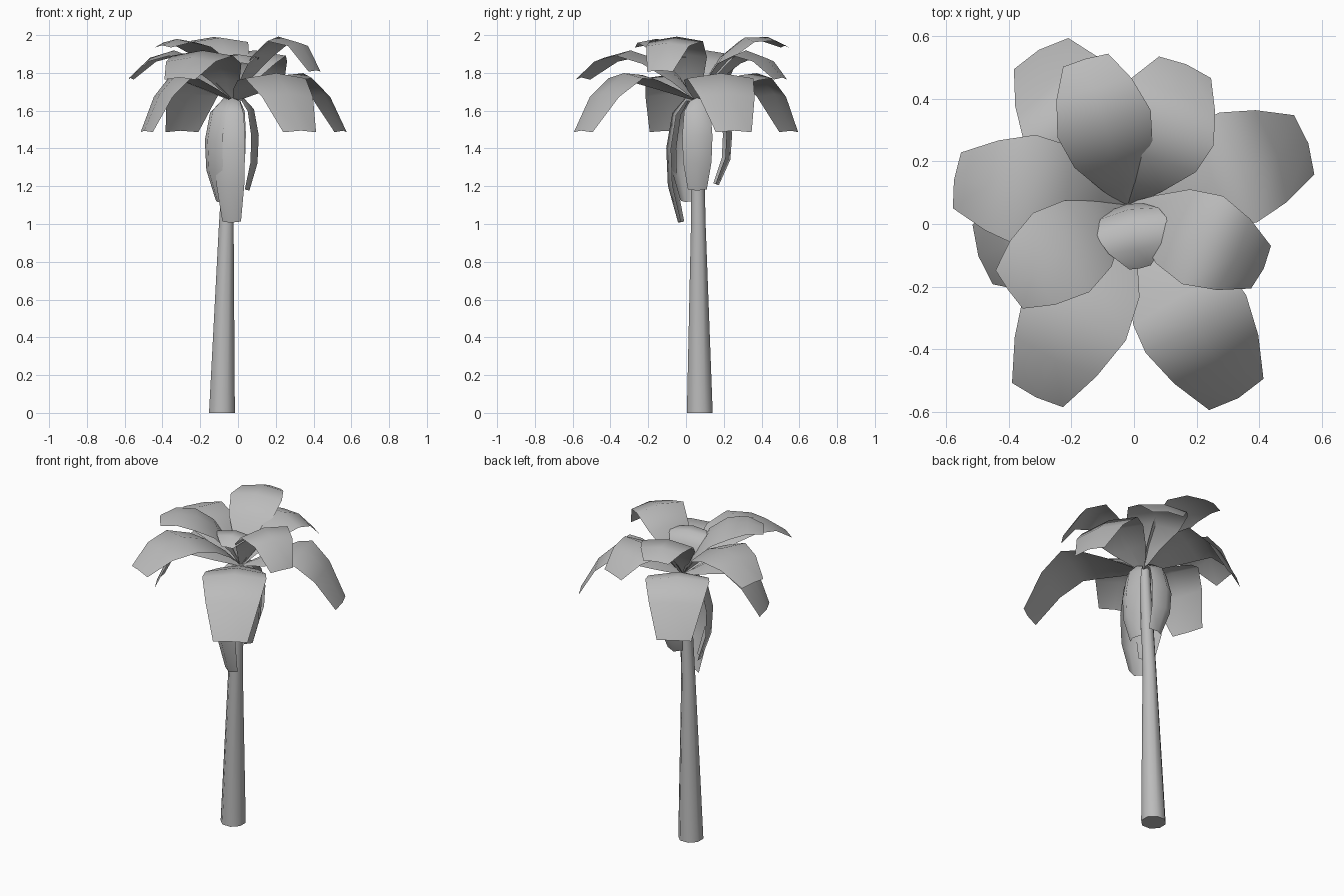
import bpy, bmesh, math
from mathutils import Vector

if "Cube" in bpy.data.objects:
    bpy.data.objects.remove(bpy.data.objects["Cube"])

grey = bpy.data.materials.new("plain_grey")
grey.use_nodes = True
grey.diffuse_color = (0.5, 0.5, 0.5, 1)
grey.node_tree.nodes["Principled BSDF"].inputs["Base Color"].default_value = (0.5, 0.5, 0.5, 1)

CROWN = Vector((-0.02, 0.06, 0))


def finish(name, bm, angle):
    mesh = bpy.data.meshes.new(name)
    bm.to_mesh(mesh)
    bm.free()
    mesh.materials.append(grey)
    obj = bpy.data.objects.new(name, mesh)
    bpy.context.collection.objects.link(obj)
    bpy.ops.object.select_all(action='DESELECT')
    obj.select_set(True)
    bpy.context.view_layer.objects.active = obj
    bpy.ops.object.shade_smooth_by_angle(angle=math.radians(angle))


# Leaning, tapered trunk
def trunk():
    bm = bmesh.new()
    rings = []
    for x, y, z, r in [(-0.085, 0.073, 0, 0.074), (-0.062, 0.065, 1.0, 0.042), (-0.03, 0.06, 1.66, 0.032)]:
        rings.append([bm.verts.new((x + r * math.cos(a), y + r * math.sin(a), z))
                      for a in (i * math.tau / 8 + math.pi / 8 for i in range(8))])
    for low, high in zip(rings, rings[1:]):
        for i in range(8):
            j = (i + 1) % 8
            bm.faces.new((low[i], low[j], high[j], high[i]))
    bm.faces.new(rings[0][::-1])
    bm.faces.new(rings[-1])
    finish("trunk", bm, 50)


# Arched sheet: tip position sets direction, shares set outward reach at each station
def frond(name, tip, shares, heights, widths, arch=0.08):
    reach = Vector((tip[0], tip[1], 0)) - CROWN
    side = Vector((-reach.y, reach.x, 0)).normalized()
    path = [CROWN + reach * s + Vector((0, 0, z)) for s, z in zip(shares, heights)]
    bm = bmesh.new()
    rows = []
    for i, (p, w) in enumerate(zip(path, widths)):
        along = path[min(i + 1, len(path) - 1)] - path[max(i - 1, 0)]
        up = along.cross(side).normalized()
        rows.append([bm.verts.new(p + side * w * t + up * arch * w * (0.5 - abs(t) * 2))
                     for t in (-0.5, 0, 0.5)])
    for a, b in zip(rows, rows[1:]):
        for k in range(2):
            bm.faces.new((a[k], b[k], b[k + 1], a[k + 1]))
    finish(name, bm, 60)


trunk()

# Lower tier: long, strongly drooping
LOW = (0, 0.25, 0.48, 0.63, 0.82, 1)
for name, tip in [("front_left", (0.33, -0.55)), ("left", (0.55, 0.255)),
                  ("right", (-0.49, -0.1)), ("back_right", (-0.3, 0.55))]:
    frond("lower_frond_" + name, tip, LOW, (1.65, 1.72, 1.775, 1.785, 1.68, 1.49),
          (0.02, 0.22, 0.35, 0.37, 0.31, 0.2))

# Middle tier: raised, gently drooping
MID = (0, 0.16, 0.36, 0.58, 0.8, 1)
for name, tip in [("front_right", (-0.31, -0.55)), ("right", (-0.57, 0.14)),
                  ("back_left", (0.165, 0.505))]:
    frond("middle_frond_" + name, tip, MID, (1.65, 1.76, 1.86, 1.905, 1.87, 1.77),
          (0.02, 0.17, 0.32, 0.36, 0.29, 0.18))

# Top tier: steep, then bending outward
TOP = (0, 0.13, 0.32, 0.55, 0.8, 1)
for name, tip, ends in [("back_right", (-0.155, 0.525), (1.975, 1.98, 1.94)),
                        ("left", (0.41, -0.14), (1.98, 1.95, 1.81)),
                        ("right", (-0.4, -0.21), (1.95, 1.97, 1.94))]:
    frond("top_frond_" + name, tip, TOP, (1.65, 1.77, 1.89) + ends,
          (0.02, 0.13, 0.26, 0.31, 0.25, 0.15))

# Young central frond
frond("centre_frond", (0.02, -0.14), (0, 0, 0.1, 0.35, 0.7, 1),
      (1.65, 1.74, 1.84, 1.89, 1.89, 1.85), (0.02, 0.1, 0.19, 0.24, 0.18, 0.07))

# Old fronds hanging beside the trunk
for name, out, end in [("front", (-0.045, -0.085), 1.01), ("right", (-0.145, -0.03), 1.12),
                       ("left", (0.09, 0.06), 1.18), ("back", (-0.04, 0.225), 1.21)]:
    drop = 1.66 - end
    frond("hanging_frond_" + name, out, (0, 0.4, 0.8, 1, 0.95, 0.62),
          [1.65] + [1.66 - drop * f for f in (0, 0.12, 0.4, 0.7, 1)],
          (0.02, 0.08, 0.14, 0.16, 0.15, 0.1), 0.25)
